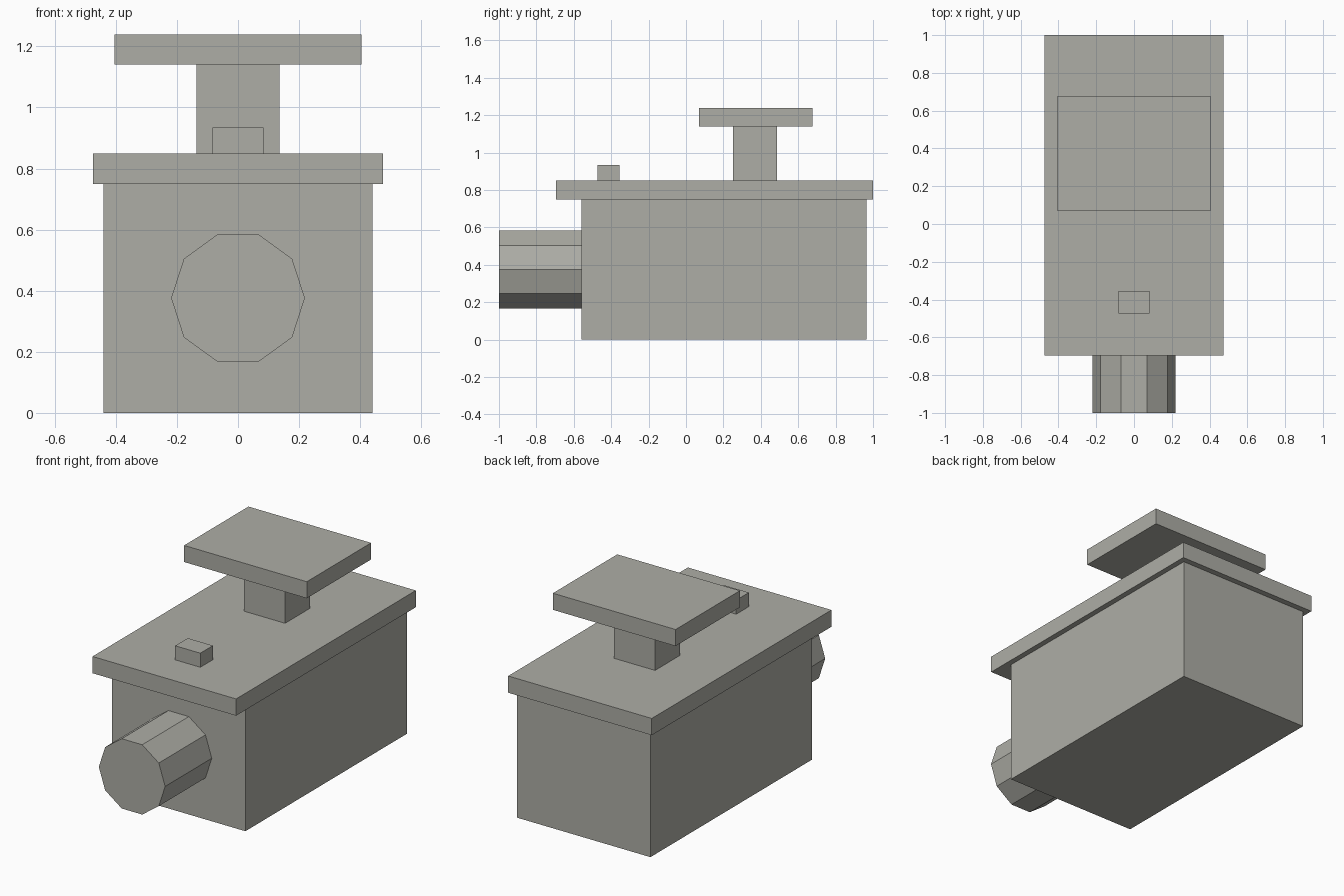
import bpy, math

if "Cube" in bpy.data.objects:
    bpy.data.objects.remove(bpy.data.objects["Cube"])

grey = bpy.data.materials.new("warm grey")
grey.diffuse_color = (0.42, 0.42, 0.38, 1)
grey.use_nodes = True
grey.node_tree.nodes["Principled BSDF"].inputs["Base Color"].default_value = grey.diffuse_color


def add_mesh(name, verts, faces):
    mesh = bpy.data.meshes.new(name)
    mesh.from_pydata(verts, [], faces)
    mesh.materials.append(grey)
    obj = bpy.data.objects.new(name, mesh)
    bpy.context.collection.objects.link(obj)
    return obj


def prism(name, profile, y0, y1):
    """Extrude an x-z profile (counter-clockwise seen from the front) along y."""
    n = len(profile)
    verts = [(x, y, z) for y in (y0, y1) for x, z in profile]
    faces = [tuple(range(n)), tuple(reversed(range(n, 2 * n)))]
    faces += [(i, i + n, (i + 1) % n + n, (i + 1) % n) for i in range(n)]
    return add_mesh(name, verts, faces)


def box(name, half_width, y0, y1, z0, z1):
    w = half_width
    return prism(name, [(-w, z0), (w, z0), (w, z1), (-w, z1)], y0, y1)


# Main body and overhanging lid
box("body", 0.441, -0.56, 0.965, 0.0, 0.75)
box("lid", 0.474, -0.695, 1.0, 0.75, 0.85)

# Raised plate on its post
box("post", 0.136, 0.25, 0.486, 0.85, 1.14)
box("top_plate", 0.405, 0.07, 0.677, 1.14, 1.239)

# Small block near the front of the lid
box("small_block", 0.083, -0.474, -0.355, 0.85, 0.934)

# Ten-sided front barrel, with points at left and right
r, cz = 0.219, 0.376
ring = [(r * math.cos(i * math.tau / 10), cz + r * math.sin(i * math.tau / 10))
        for i in range(10)]
prism("front_barrel", ring, -1.0, -0.56)
